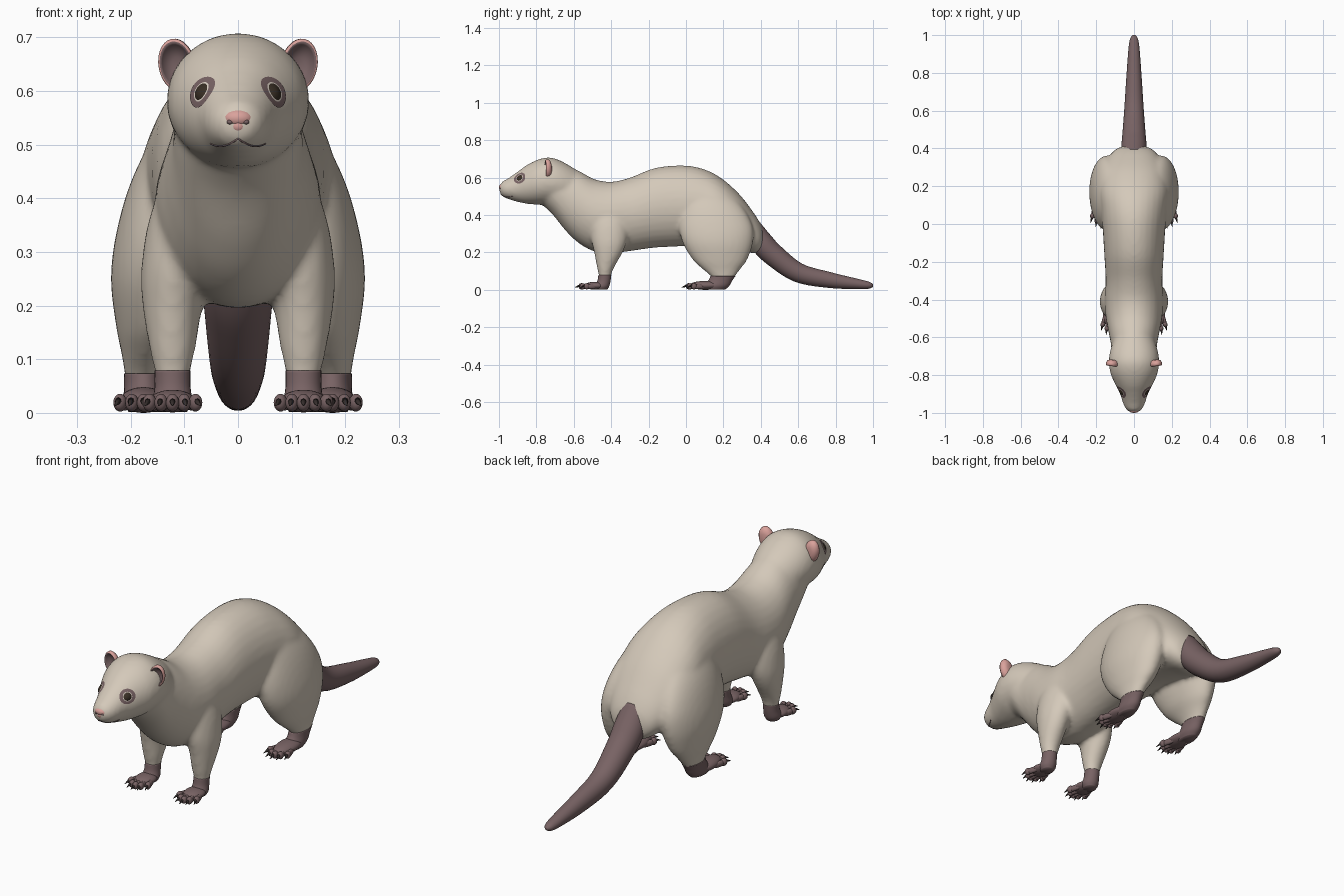
import bpy, bmesh, math
from mathutils import Vector, Matrix
from mathutils.bvhtree import BVHTree

if "Cube" in bpy.data.objects:
    bpy.data.objects.remove(bpy.data.objects["Cube"])


def material(name, rgb):
    m = bpy.data.materials.new(name)
    m.diffuse_color = (*rgb, 1)
    m.use_nodes = True
    m.node_tree.nodes["Principled BSDF"].inputs["Base Color"].default_value = m.diffuse_color
    return m


FUR = material("cream fur", (0.66, 0.585, 0.49))
MAUVE = material("dark mauve", (0.19, 0.125, 0.128))
PINK = material("pink skin", (0.70, 0.36, 0.33))
EYE = material("eye brown", (0.04, 0.028, 0.018))
RIM = material("pale eyelid", (0.72, 0.64, 0.56))
CLAW = material("claw dark", (0.04, 0.03, 0.028))


def make(name, bm, *mats):
    bmesh.ops.recalc_face_normals(bm, faces=bm.faces[:])
    me = bpy.data.meshes.new(name)
    for f in bm.faces:
        f.smooth = True
    bm.to_mesh(me)
    bm.free()
    for m in mats:
        me.materials.append(m)
    ob = bpy.data.objects.new(name, me)
    bpy.context.collection.objects.link(ob)
    return ob


def spline(rows, steps=5):
    """Catmull-Rom through rows of numbers."""
    out = []
    for i in range(len(rows) - 1):
        a, b, c, d = (rows[max(0, min(len(rows) - 1, i + k))] for k in (-1, 0, 1, 2))
        for s in range(steps):
            t = s / steps
            out.append([0.5 * (2 * q + (r - p) * t + (2 * p - 5 * q + 4 * r - w) * t * t
                               + (3 * q - p - 3 * r + w) * t ** 3)
                        for p, q, r, w in zip(a, b, c, d)])
    out.append(list(rows[-1]))
    return out


def loft(bm, rows, up=None, n=32):
    """Skin ellipses (x, y, z, rx, r2); 'up' is the second axis, None follows the path."""
    rows = spline(rows)
    rings = []
    for i, (x, y, z, rx, r2) in enumerate(rows):
        v = up
        if v is None:
            a, b = rows[max(0, i - 1)], rows[min(len(rows) - 1, i + 1)]
            v = Vector((0, a[2] - b[2], b[1] - a[1])).normalized()
        ring = []
        for k in range(n):
            t = 2 * math.pi * k / n
            p = Vector((x + rx * math.cos(t), y, z)) + Vector(v) * (r2 * math.sin(t))
            ring.append(bm.verts.new(p))
        rings.append(ring)
    for a, b in zip(rings, rings[1:]):
        for k in range(n):
            bm.faces.new((a[k], a[(k + 1) % n], b[(k + 1) % n], b[k]))
    bm.faces.new(rings[0])
    bm.faces.new(rings[-1])


def profile(rows):
    """(y, top, bottom, half width) -> ellipse rows"""
    return [(0, y, (t + b) / 2, w, (t - b) / 2) for y, t, b, w in rows]


def ball(bm, c, r, turn=0, seg=16):
    M = Matrix.Translation(c) @ Matrix.Rotation(turn, 4, 'Z') @ Matrix.Diagonal((*r, 1))
    bmesh.ops.create_uvsphere(bm, u_segments=seg, v_segments=seg * 3 // 4, radius=1, matrix=M)


# Body: torso, head and legs fused into one smooth skin
Y, Z = (0, 1, 0), (0, 0, 1)
bm = bmesh.new()
loft(bm, profile([(-.80, .66, .48, .08), (-.72, .69, .41, .115), (-.64, .665, .312, .122),
                  (-.57, .635, .247, .135), (-.49, .592, .205, .15), (-.40, .578, .195, .155),
                  (-.30, .60, .207, .15), (-.17, .65, .225, .157), (-.04, .665, .232, .165),
                  (.07, .653, .235, .175), (.176, .606, .23, .185), (.28, .517, .215, .17),
                  (.36, .415, .195, .13), (.40, .35, .205, .09), (.415, .31, .24, .04)]), Z)
loft(bm, profile([(-.997, .56, .52, .02), (-.98, .58, .498, .043), (-.95, .597, .485, .058),
                  (-.90, .632, .47, .074), (-.85, .668, .46, .099), (-.79, .697, .455, .125),
                  (-.73, .708, .455, .133), (-.67, .69, .45, .126), (-.60, .65, .45, .10),
                  (-.56, .62, .47, .06)]), Z)
for s in (1, -1):
    loft(bm, [(s * .122, -.435, .055, .031, .031), (s * .122, -.433, .08, .034, .034),
              (s * .122, -.43, .12, .043, .046), (s * .122, -.415, .20, .056, .076),
              (s * .115, -.41, .27, .065, .096), (s * .10, -.41, .36, .066, .10),
              (s * .07, -.42, .46, .06, .09)], Y)
    loft(bm, [(s * .178, .20, .055, .031, .052), (s * .176, .197, .08, .036, .072),
              (s * .170, .19, .11, .047, .10), (s * .160, .182, .16, .067, .145),
              (s * .150, .17, .25, .087, .188), (s * .140, .16, .34, .086, .196),
              (s * .118, .14, .44, .078, .165), (s * .08, .10, .55, .06, .11)], Y)
body = make("body", bm, FUR)
mod = body.modifiers.new("fuse", 'REMESH')
mod.mode, mod.voxel_size, mod.use_smooth_shade = 'VOXEL', .01, True
mod = body.modifiers.new("soften", 'SMOOTH')
mod.factor, mod.iterations = .5, 8
deps = bpy.context.evaluated_depsgraph_get()
skin = bpy.data.meshes.new_from_object(body.evaluated_get(deps))
body.modifiers.clear()
body.data = skin
skin.materials.clear()
skin.materials.append(FUR)
for p in skin.polygons:
    p.use_smooth = True
    p.material_index = 0
tree = BVHTree.FromPolygons([v.co for v in skin.vertices], [p.vertices[:] for p in skin.polygons])

# Tail
bm = bmesh.new()
loft(bm, [(0, .35, .33, .06, .055), (0, .405, .252, .067, .062), (0, .47, .185, .062, .06),
          (0, .60, .092, .052, .052), (0, .77, .052, .041, .042), (0, .92, .031, .030, .027),
          (0, .98, .024, .021, .018), (0, 1.0, .022, .006, .006)])
make("tail", bm, MAUVE)


# Paws: ankle cuff, palm, five fanned toes with claws
def paw(name, x, toe_y, toe_len, cuff, palm_c, palm_r):
    bm, cl = bmesh.new(), bmesh.new()
    loft(bm, cuff, Y, 24)
    ball(bm, palm_c, palm_r, 0, 24)
    for i in range(-2, 3):
        a = i * .13
        c = Vector((x + i * .0185, toe_y + .007 * i * i, .018))
        d = Vector((math.sin(a), -math.cos(a), 0))
        ball(bm, c, (.0105, toe_len, .014), a)
        ball(bm, c + d * toe_len * .62 + Vector((0, 0, .001)), (.0125, .016, .0165), a)
        R = Vector((d.x, d.y, -.35)).to_track_quat('Z', 'Y').to_matrix().to_4x4()
        bmesh.ops.create_cone(cl, cap_ends=True, segments=8, radius1=.0065, radius2=.001, depth=.028,
                              matrix=Matrix.Translation(c + d * (toe_len + .008)) @ R)
    make(name + "_paw", bm, MAUVE)
    make(name + "_claws", cl, CLAW)


for s, side in ((1, "left"), (-1, "right")):
    x = s * .122
    paw("front_" + side, x, -.537, .036,
        [(x, -.434, .079, .0335, .0345), (x, -.438, .05, .0335, .035),
         (x, -.448, .02, .036, .038), (x, -.45, .002, .027, .03)],
        (x, -.487, .022), (.043, .055, .021))
    x = s * .176
    paw("hind_" + side, x, .04, .042,
        [(x, .197, .073, .0365, .067), (x, .185, .052, .036, .064),
         (x, .165, .022, .037, .067), (x, .155, .002, .028, .055)],
        (x, .105, .024), (.043, .085, .024))

# Ears: turned cup with a dark hollow facing forward
for s, side in ((1, "left"), (-1, "right")):
    bm = bmesh.new()
    prof = [(.02, .016), (.45, .016), (.8, .011), (1, 0), (1, -.011), (.9, -.017),
            (.78, -.012), (.66, -.001), (.3, .005), (.02, .006)]
    M = (Matrix.Translation((s * .113, -.735, .648)) @ Matrix.Rotation(s * .2, 4, 'Y')
         @ Matrix.Rotation(s * .12, 4, 'Z'))
    n = 28
    rings = [[bm.verts.new(M @ Vector((.034 * r * math.cos(2 * math.pi * k / n), y,
                                       .05 * r * math.sin(2 * math.pi * k / n))))
              for k in range(n)] for r, y in prof]
    for j, (a, b) in enumerate(zip(rings, rings[1:])):
        for k in range(n):
            f = bm.faces.new((a[k], a[(k + 1) % n], b[(k + 1) % n], b[k]))
            f.material_index = int(j >= 5)
    bm.faces.new(rings[0])
    bm.faces.new(rings[-1]).material_index = 1
    make(side + "_ear", bm, PINK, MAUVE)


# Eyes: thin discs laid on the skin
def decal(name, s, a, b, lift, dome, mat, n=28, m=6):
    nrm = Vector((s * .72, -.67, .2)).normalized()
    u = Vector((0, 0, 1)).cross(nrm).normalized()
    v = nrm.cross(u)
    bm = bmesh.new()
    rings = []
    for j in range(m + 1):
        t = max(j / m, .02)
        ring = []
        for k in range(n):
            q = 2 * math.pi * k / n
            p = Vector((s * .067, -.888, .598)) + u * (a * t * math.cos(q)) + v * (b * t * math.sin(q))
            hit = tree.ray_cast(p + nrm * .2, -nrm)[0] or p
            ring.append(bm.verts.new(hit + nrm * (lift + dome * (1 - t * t))))
        rings.append(ring)
    for r0, r1 in zip(rings, rings[1:]):
        for k in range(n):
            bm.faces.new((r0[k], r0[(k + 1) % n], r1[(k + 1) % n], r1[k]))
    bm.faces.new(rings[0])
    make(name, bm, mat)


for s, side in ((1, "left"), (-1, "right")):
    decal(side + "_eye_patch", s, .035, .031, .0015, 0, MAUVE)
    decal(side + "_eyelid", s, .0205, .0195, .0025, .001, RIM)
    decal(side + "_eye", s, .0175, .0165, .003, .006, EYE)

# Nose and nostrils
bm = bmesh.new()
ball(bm, (0, -.979, .549), (.029, .021, .018), 0, 24)
ball(bm, (0, -.980, .535), (.018, .018, .016), 0, 20)
make("nose", bm, PINK)
bm = bmesh.new()
for s in (1, -1):
    ball(bm, (s * .015, -.993, .542), (.006, .005, .0045), 0, 12)
make("nostrils", bm, MAUVE)

# Mouth line traced across the muzzle
cu = bpy.data.curves.new("mouth", 'CURVE')
cu.dimensions, cu.bevel_depth = '3D', .0018
pts = []
for i in range(-12, 13):
    x = i * .0042
    h = tree.ray_cast(Vector((x, -1.3, .511 - .014 * math.sin(min(1, abs(i) / 12) * 2.4))), Vector(Y))[0]
    if h and h.y < -.85:
        pts.append(h)
if len(pts) > 1:
    sp = cu.splines.new('POLY')
    sp.points.add(len(pts) - 1)
    for p, h in zip(sp.points, pts):
        p.co = (*h, 1)
cu.materials.append(MAUVE)
bpy.context.collection.objects.link(bpy.data.objects.new("mouth", cu))
